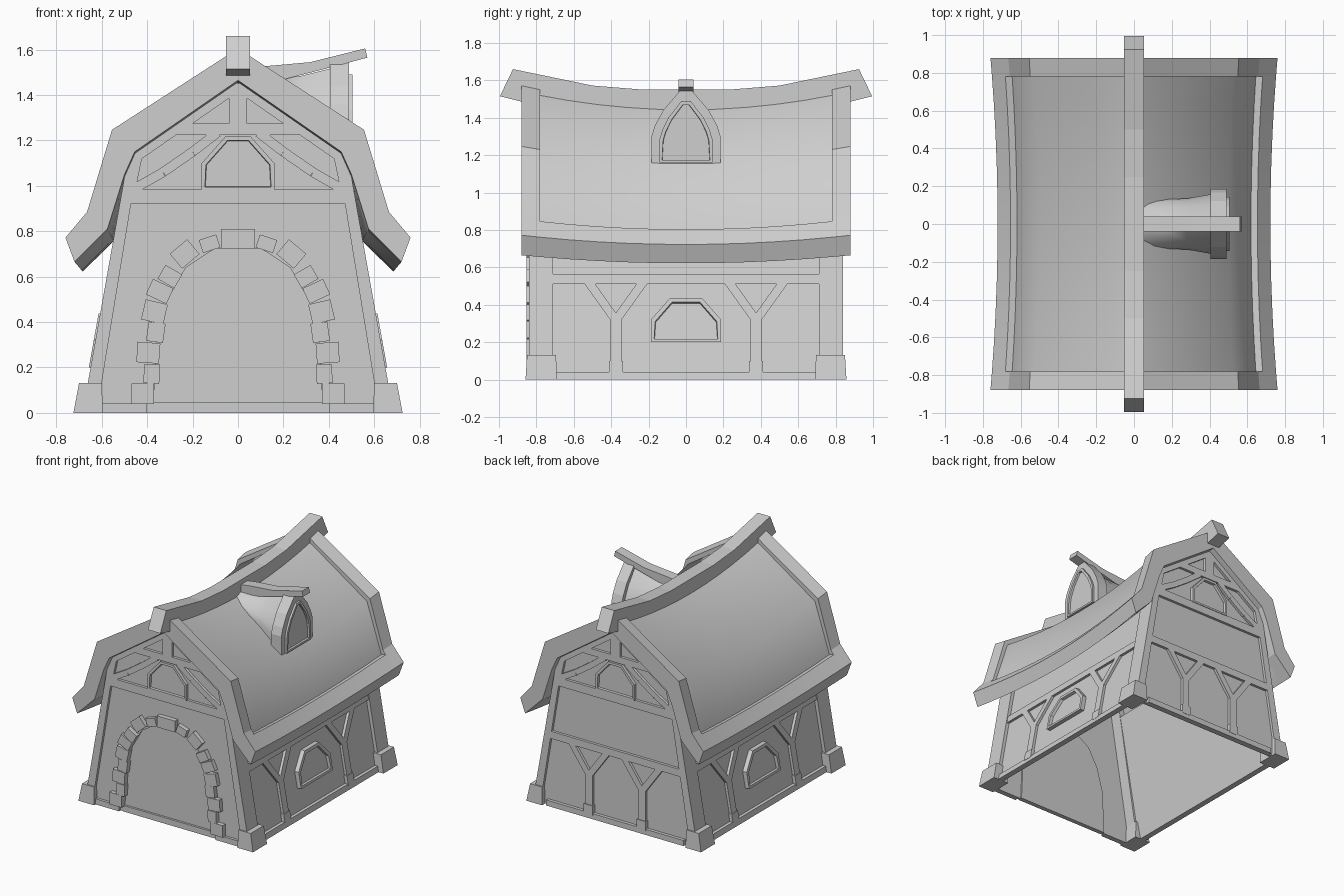
import bpy, bmesh, math

cube = bpy.data.objects.get("Cube")
if cube:
    bpy.data.objects.remove(cube, do_unlink=True)

GREY = (0.62, 0.62, 0.62, 1)
mat = bpy.data.materials.new("plain_grey")
mat.use_nodes = True
mat.diffuse_color = GREY
bsdf = mat.node_tree.nodes["Principled BSDF"]
bsdf.inputs["Base Color"].default_value = GREY
bsdf.inputs["Roughness"].default_value = 0.8


def loft(name, rings, inset=0, depth=0, smooth=0):
    """Skin equal rings of points and cap both ends; optionally sink the last cap."""
    bm = bmesh.new()
    vs = [[bm.verts.new(p) for p in r] for r in rings]
    n = len(vs[0])
    for a, b in zip(vs, vs[1:]):
        for i in range(n):
            j = (i + 1) % n
            bm.faces.new((a[i], a[j], b[j], b[i]))
    bm.faces.new(vs[0])
    top = bm.faces.new(vs[-1])
    bmesh.ops.recalc_face_normals(bm, faces=bm.faces[:])
    if inset:
        bmesh.ops.inset_region(bm, faces=[top], thickness=inset)
        bmesh.ops.inset_region(bm, faces=[top], thickness=0.003, depth=-depth)
    me = bpy.data.meshes.new(name)
    bm.to_mesh(me)
    bm.free()
    me.materials.append(mat)
    ob = bpy.data.objects.new(name, me)
    bpy.context.collection.objects.link(ob)
    if smooth:
        bpy.ops.object.select_all(action="DESELECT")
        ob.select_set(True)
        bpy.context.view_layer.objects.active = ob
        bpy.ops.object.shade_smooth_by_angle(angle=math.radians(smooth))
    return ob


def mir(half):
    """Complete a half outline across u = 0."""
    return half + [(-u, v) for u, v in reversed(half) if u]


# Wall planes: across, up, outward depth
def front(u, v, d): return (u, -0.82 - d, v)
def back(u, v, d): return (-u, 0.82 + d, v)
def left(u, v, d): return (0.66 - 0.18 * v + d, u, v)
def right(u, v, d): return (-(0.66 - 0.18 * v + d), -u, v)


def plate(name, face, pts, d0=-0.005, d1=0.02, **kw):
    return loft(name, [[face(u, v, d) for u, v in pts] for d in (d0, d1)], **kw)


def box(name, face, u0, u1, v0, v1, **kw):
    return plate(name, face, [(u0, v0), (u1, v0), (u1, v1), (u0, v1)], **kw)


def bar(name, face, p, q, w, **kw):
    dx, dy = q[0] - p[0], q[1] - p[1]
    k = w / 2 / math.hypot(dx, dy)
    ox, oy = -dy * k, dx * k
    return plate(name, face, [(p[0] + ox, p[1] + oy), (p[0] - ox, p[1] - oy),
                              (q[0] - ox, q[1] - oy), (q[0] + ox, q[1] + oy)], **kw)


def brace_post(face, u):
    half = [(0.03, 0.03), (0.03, 0.32), (0.17, 0.515), (0.113, 0.515), (0, 0.357)]
    plate("forked_post", face, [(u + a, b) for a, b in mir(half)])
    box("post_foot", face, u - 0.037, u + 0.037, 0.03, 0.1, d1=0.026)


# Walls, open underneath
gable = [(0.48, 1.0), (0.47, 1.165), (0, 1.48)]
arch = [(0.375, 0), (0.355, 0.33), (0.31, 0.5), (0.23, 0.64), (0.1, 0.725)]
outline = mir([(0.66, 0)] + gable)
plate("front_wall", front, outline + list(reversed(mir(arch)))[::1], -0.02, 0)
plate("back_wall", back, outline, -0.02, 0)
for face in (left, right):
    box("side_wall", face, -0.81, 0.81, 0, 0.95, d0=-0.02, d1=0)

# Door and its stone surround
plate("door", front, mir([(0.385, 0), (0.37, 0.33), (0.32, 0.51), (0.24, 0.65), (0.1, 0.735)]),
      -0.03, -0.012)
box("threshold", front, -0.38, 0.38, 0, 0.045, d0=-0.02, d1=0.004)
box("keystone", front, -0.075, 0.075, 0.725, 0.81, d1=0.035)
stones = [(0.125, 0.745, 0.08, 0.06, -18), (0.235, 0.7, 0.1, 0.085, -40),
          (0.3, 0.6, 0.085, 0.07, 30), (0.345, 0.535, 0.1, 0.075, 25),
          (0.368, 0.445, 0.1, 0.09, 13), (0.362, 0.355, 0.075, 0.085, 8),
          (0.395, 0.265, 0.1, 0.09, 4), (0.38, 0.172, 0.07, 0.085, 3),
          (0.42, 0.085, 0.1, 0.09, 0)]
for s in (1, -1):
    for u, v, w, h, a in stones:
        c, k = math.cos(math.radians(a)) * w / 2, math.sin(math.radians(a)) * w / 2
        bar("arch_stone", front, (s * (u - c), v - k), (s * (u + c), v + k), h, d1=0.033)
    box("front_sill", front, s * 0.4, s * 0.62, 0, 0.042, d0=-0.02)

# Gable timbers on both ends
window = [(0.16, 0.98), (0.16, 1.1), (0.055, 1.218)]
for face in (front, back):
    plate("gable_beam", face, mir([(0.5, 0.922), (0.49, 0.985)]))
    plate("collar_beam", face, mir([(0.38, 1.225), (0.33, 1.275)]))
    box("king_post", face, -0.04, 0.04, 1.27, 1.45)
    plate("gable_window", face, mir(window), d1=0.024, inset=0.02, depth=0.018)
    for s in (1, -1):
        path = [(0.47, 0.98), (0.33, 1.06), (0.2, 1.15), (0.09, 1.235)]
        for p, q in zip(path, path[1:]):
            bar("curved_brace", face, (s * p[0], p[1]), (s * q[0], q[1]), 0.042)
        bar("gable_rafter", face, (s * 0.475, 1.12), (0, 1.45), 0.06)
        bar("gable_stud", face, (s * 0.485, 0.96), (s * 0.445, 1.15), 0.055)
        # Corner posts leaning with the side walls
        plate("corner_post", face, [(s * a, b) for a, b in
              [(0.622, 0), (0.685, 0), (0.498, 1.05), (0.45, 1.05)]], -0.11, 0.02)

# Timber framing on the back and the long sides
for face, half, posts in ((left, 0.72, 0.375), (right, 0.72, 0.375), (back, 0.58, 0.22)):
    box("middle_beam", face, -half, half, 0.51, 0.565)
    box("sill_beam", face, -half + 0.01, half - 0.01, 0, 0.042, d0=-0.02, d1=0.024)
    for s in (1, -1):
        brace_post(face, s * posts)
for face in (left, right):
    plate("side_window", face, mir([(0.188, 0.2), (0.188, 0.32), (0.085, 0.437)]),
          d1=0.033, inset=0.025, depth=0.022)

# Corner foot stones
for sx in (1, -1):
    for sy in (1, -1):
        quads = [(0.595, 0.725, 0.69, 0.858, 0), (0.6, 0.7, 0.695, 0.85, 0.132)]
        loft("corner_stone", [[(sx * a, sy * c, z), (sx * b, sy * c, z),
                               (sx * b, sy * e, z), (sx * a, sy * e, z)]
                              for a, b, c, e, z in quads])


# Roof sagging towards the middle
def section(half, y):
    k = 1 - (y / 0.88) ** 2
    return [(x * (1 - 0.05 * k), y, z - k * (0.045 + 0.055 * (z - 0.7) / 0.9))
            for x, z in mir(half)]


under = [(0.72, 0.665), (0.575, 0.81), (0.5, 1.05), (0.455, 1.15), (0, 1.465)]
trim = [(0, 1.605), (0.555, 1.247), (0.665, 0.885), (0.76, 0.772)]
slab = [(0, 1.575), (0.53, 1.222), (0.652, 0.848), (0.688, 0.858), (0.76, 0.772)]
loft("roof_slab", [section(slab + under, -0.79 + 1.58 * i / 10) for i in range(11)], smooth=45)
for s in (1, -1):
    loft("gable_trim", [section(trim + under, s * 0.78), section(trim + under, s * 0.88)])

# Ridge beam with beaked ends
top = [(0.995, 1.515), (0.925, 1.66), (0.5, 1.572), (0.25, 1.552)]
low = [(0.25, 1.41), (0.5, 1.43), (0.875, 1.485)]
beam = top + [(-y, z) for y, z in reversed(top)] + [(-y, z) for y, z in reversed(low)] + low
loft("ridge_beam", [[(x, y, z) for y, z in beam] for x in (-0.052, 0.052)])

# Dormer
arc = mir([(1, 0), (1, 0.37), (0.9, 0.52), (0.66, 0.73), (0.17, 1)])


def arch_ring(x, w, z0, z1):
    return [(x, u * w, z0 + v * (z1 - z0)) for u, v in arc]


loft("dormer_body", [arch_ring(0.03, 0.13, 1.38, 1.475), arch_ring(0.15, 0.13, 1.31, 1.475),
                     arch_ring(0.28, 0.135, 1.22, 1.485), arch_ring(0.42, 0.16, 1.13, 1.52)],
     smooth=40)
loft("dormer_frame", [arch_ring(0.405, 0.185, 1.155, 1.545), arch_ring(0.49, 0.185, 1.155, 1.545)])
loft("dormer_window", [arch_ring(0.45, 0.142, 1.16, 1.49), arch_ring(0.505, 0.142, 1.16, 1.49)],
     inset=0.02, depth=0.025)
rail = [(0, 1.51), (0.13, 1.528), (0.32, 1.545), (0.56, 1.605), (0.57, 1.565),
        (0.42, 1.525), (0.2, 1.468), (0, 1.45)]
loft("dormer_ridge", [[(x, y, z) for x, z in rail] for y in (-0.04, 0.04)])
